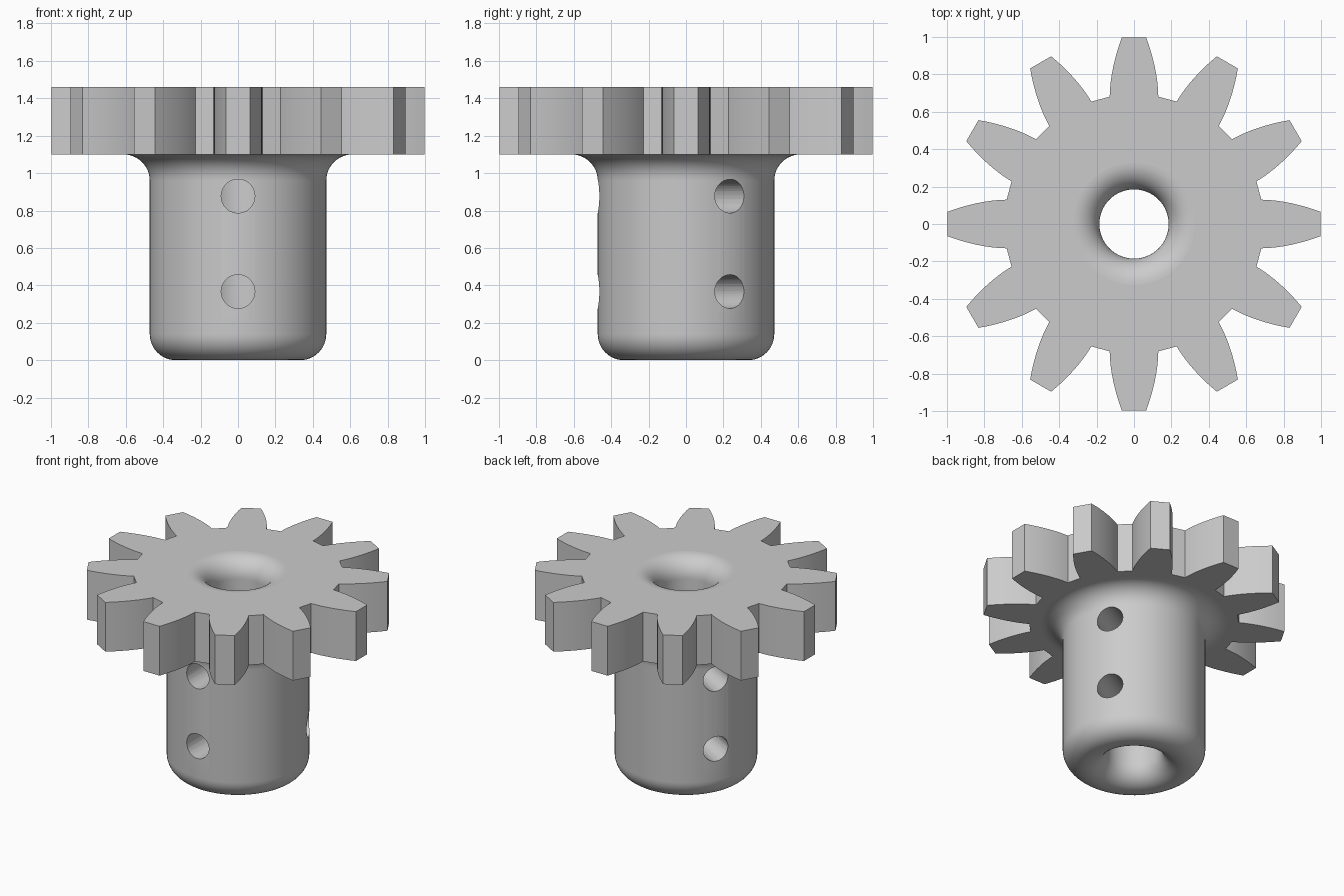
import bpy, bmesh, math
from mathutils import Matrix, Vector

TEETH, SEGS, STEPS = 12, 96, 8
ROOT_R, TIP_R = 0.693, 1.0
GEAR_LOW, GEAR_TOP = 1.10, 1.46
SHAFT_R, BORE_R, FILLET = 0.472, 0.185, 0.14

cube = bpy.data.objects.get("Cube")
if cube:
    bpy.data.objects.remove(cube, do_unlink=True)

steel = bpy.data.materials.new("plain grey")
steel.use_nodes = True
grey = (0.6, 0.6, 0.6, 1)
steel.diffuse_color = grey
steel.node_tree.nodes["Principled BSDF"].inputs["Base Color"].default_value = grey


def arc(cx, cz, start, end, n=12):
    """Quarter round in the (radius, height) plane."""
    pts = []
    for i in range(n + 1):
        a = math.radians(start + (end - start) * i / n)
        pts.append((cx + FILLET * math.cos(a), cz + FILLET * math.sin(a)))
    return pts


def gear_outline():
    """Tooth by tooth outline with bulging flanks and flat tips."""
    flank = []
    for i in range(STEPS + 1):
        t = i / STEPS
        half = 0.13 - 0.065 * t ** 1.8
        r = ROOT_R + (TIP_R - ROOT_R) * t
        flank.append((math.sqrt(r * r - half * half), half))
    tooth = [(u, -v) for u, v in flank] + flank[::-1]
    return [Matrix.Rotation(math.tau * k / TEETH, 2) @ Vector(p)
            for k in range(TEETH) for p in tooth]


def loop_edges(bm, verts):
    return [bm.edges.get((a, b)) or bm.edges.new((a, b))
            for a, b in zip(verts, verts[1:] + verts[:1])]


def skin(bm, low, high):
    for i in range(len(low)):
        j = (i + 1) % len(low)
        bm.faces.new((low[i], low[j], high[j], high[i]))


bm = bmesh.new()

# Turned surface: gear underside fillet, shaft, rounded foot, bore, flared mouth
profile = (arc(SHAFT_R + FILLET, GEAR_LOW - FILLET, 90, 180)
           + arc(SHAFT_R - FILLET, FILLET, 0, -90)
           + arc(BORE_R + FILLET, FILLET, 270, 180)
           + arc(BORE_R + FILLET, GEAR_TOP - FILLET, 180, 90))
rings = []
for r, z in profile:
    rings.append([bm.verts.new((r * math.cos(math.tau * k / SEGS),
                                r * math.sin(math.tau * k / SEGS), z))
                  for k in range(SEGS)])
for a, b in zip(rings, rings[1:]):
    skin(bm, a, b)

# Toothed rim and its two flat caps
outline = gear_outline()
low = [bm.verts.new((p.x, p.y, GEAR_LOW)) for p in outline]
high = [bm.verts.new((p.x, p.y, GEAR_TOP)) for p in outline]
skin(bm, low, high)
for outer, inner in ((low, rings[0]), (high, rings[-1])):
    inner_edges = loop_edges(bm, inner)
    bmesh.ops.triangle_fill(bm, use_beauty=True,
                            edges=loop_edges(bm, outer) + inner_edges)
    for e in inner_edges:
        e.smooth = False
bmesh.ops.recalc_face_normals(bm, faces=bm.faces)

mesh = bpy.data.meshes.new("gear_with_hub")
bm.to_mesh(mesh)
bm.free()
gear = bpy.data.objects.new("gear_with_hub", mesh)
bpy.context.collection.objects.link(gear)
mesh.materials.append(steel)

# Set screw holes: two heights, three directions
bm = bmesh.new()
for angle in (-90, 30, 150):
    for z in (0.367, 0.877):
        place = (Matrix.Rotation(math.radians(angle), 4, 'Z')
                 @ Matrix.Translation((0.4, 0, z))
                 @ Matrix.Rotation(math.pi / 2, 4, 'Y'))
        bmesh.ops.create_cone(bm, cap_ends=True, segments=40, radius1=0.09,
                              radius2=0.09, depth=0.6, matrix=place)
cut_mesh = bpy.data.meshes.new("hole_cutter")
bm.to_mesh(cut_mesh)
bm.free()
cut_mesh.materials.append(steel)
cutter = bpy.data.objects.new("hole_cutter", cut_mesh)
bpy.context.collection.objects.link(cutter)

holes = gear.modifiers.new("set_screw_holes", 'BOOLEAN')
holes.operation, holes.solver, holes.object = 'DIFFERENCE', 'EXACT', cutter
bpy.ops.object.select_all(action='DESELECT')
bpy.context.view_layer.objects.active = gear
gear.select_set(True)
bpy.ops.object.modifier_apply(modifier=holes.name)
bpy.data.objects.remove(cutter, do_unlink=True)
bpy.ops.object.shade_smooth_by_angle(angle=math.radians(30))
